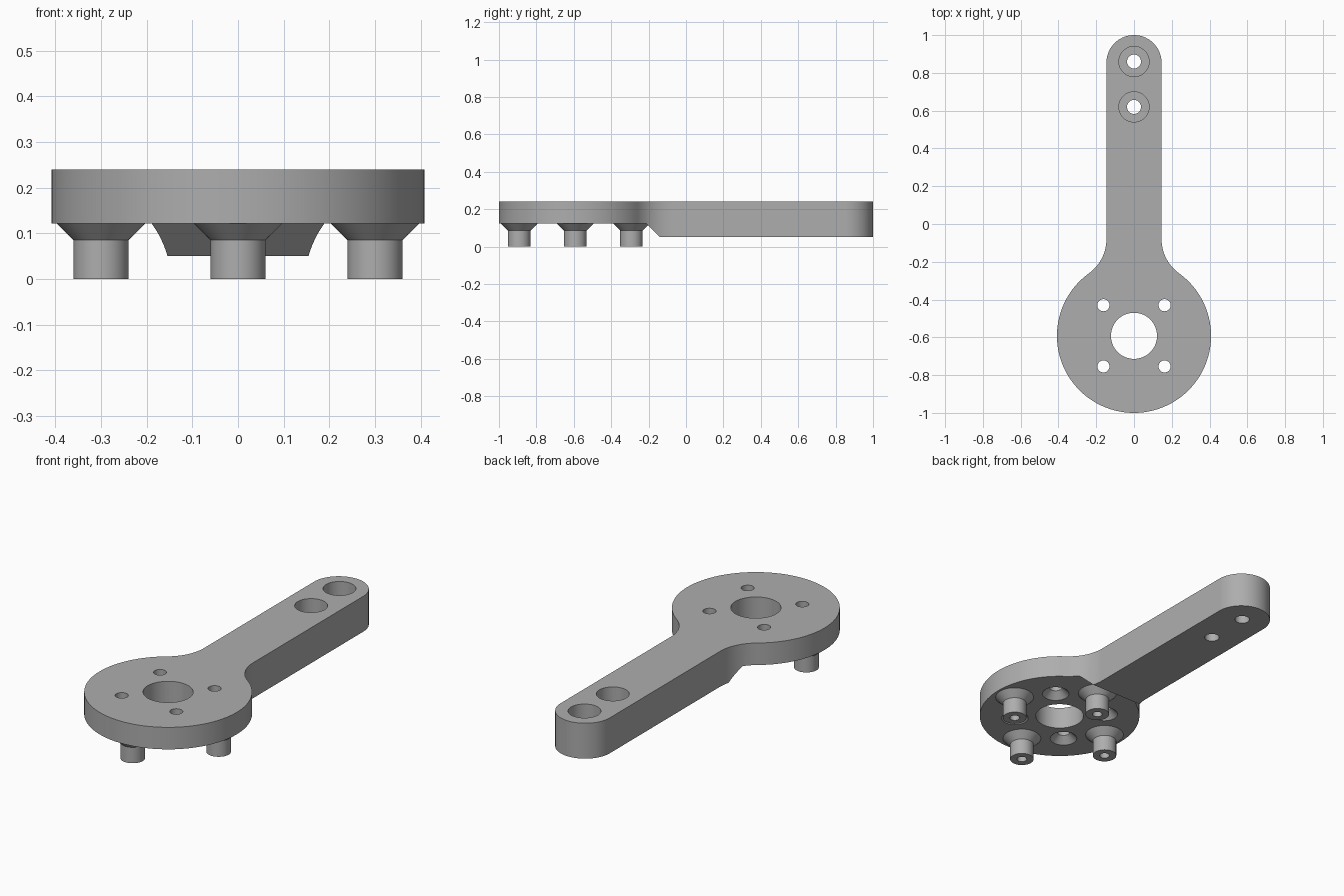
import bpy, bmesh
from math import sin, cos, pi, atan2, hypot

cube = bpy.data.objects.get("Cube")
if cube:
    bpy.data.objects.remove(cube)

grey = bpy.data.materials.new("plain grey")
grey.use_nodes = True
colour = (0.42, 0.42, 0.42, 1)
grey.diffuse_color = colour
grey.node_tree.nodes["Principled BSDF"].inputs["Base Color"].default_value = colour

# Main dimensions
TOP, DISC_BOTTOM, ARM_BOTTOM = 0.24, 0.122, 0.05
DISC_Y, DISC_R = -0.592, 0.408
ARM_HALF = 0.146
FILLET_Y = -0.08
SEGMENTS = 64


def finish(name, bm):
    bmesh.ops.recalc_face_normals(bm, faces=bm.faces)
    mesh = bpy.data.meshes.new(name)
    bm.to_mesh(mesh)
    bm.free()
    mesh.materials.append(grey)
    obj = bpy.data.objects.new(name, mesh)
    bpy.context.collection.objects.link(obj)
    return obj


def prism(name, points, offset):
    """Extrude a closed outline along offset."""
    bm = bmesh.new()
    face = bm.faces.new([bm.verts.new(p) for p in points])
    extruded = bmesh.ops.extrude_face_region(bm, geom=[face])["geom"]
    verts = [v for v in extruded if isinstance(v, bmesh.types.BMVert)]
    bmesh.ops.translate(bm, verts=verts, vec=offset)
    return finish(name, bm)


def lathe(name, profile, x, y):
    """Turn a (radius, z) profile about a vertical axis and cap both ends."""
    bm = bmesh.new()
    rings = []
    for r, z in profile:
        rings.append([bm.verts.new((x + r * cos(2 * pi * i / SEGMENTS),
                                    y + r * sin(2 * pi * i / SEGMENTS), z))
                      for i in range(SEGMENTS)])
    for a, b in zip(rings, rings[1:]):
        for i in range(SEGMENTS):
            j = (i + 1) % SEGMENTS
            bm.faces.new((a[i], a[j], b[j], b[i]))
    bm.faces.new(rings[0])
    bm.faces.new(rings[-1])
    return finish(name, bm)


def arc(cx, cy, r, start, end, steps):
    return [(cx + r * cos(start + (end - start) * i / steps),
             cy + r * sin(start + (end - start) * i / steps))
            for i in range(steps + 1)]


def activate(obj):
    bpy.ops.object.select_all(action='DESELECT')
    obj.select_set(True)
    bpy.context.view_layer.objects.active = obj


def cut(obj, cutter):
    mod = obj.modifiers.new("cut", 'BOOLEAN')
    mod.operation = 'DIFFERENCE'
    mod.solver = 'EXACT'
    mod.object = cutter
    activate(obj)
    bpy.ops.object.modifier_apply(modifier=mod.name)
    bpy.data.objects.remove(cutter)


def smooth(obj):
    activate(obj)
    bpy.ops.object.shade_smooth_by_angle(angle=pi / 6)


# Outline: disc, tangent fillet and rounded arm end, mirrored in x
dy = FILLET_Y - DISC_Y
fillet_r = (dy ** 2 + ARM_HALF ** 2 - DISC_R ** 2) / (2 * (DISC_R - ARM_HALF))
fillet_x = ARM_HALF + fillet_r
tangent = atan2(dy, fillet_x)
half = arc(0, DISC_Y, DISC_R, -pi / 2, tangent, 40)
half += arc(fillet_x, FILLET_Y, fillet_r, pi + tangent, pi, 12)[1:]
half += arc(0, 1 - ARM_HALF, ARM_HALF, 0, pi / 2, 18)
outline = half + [(-x, y) for x, y in reversed(half[1:-1])]
plate = prism("arm_and_disc", [(x, y, ARM_BOTTOM) for x, y in outline],
              (0, 0, TOP - ARM_BOTTOM))

# Thin the disc from below, leaving a sloped step under the arm
step = [(-1.2, -0.1), (-1.2, DISC_BOTTOM), (-0.212, DISC_BOTTOM),
        (-0.14, ARM_BOTTOM), (0.01, -0.1)]
cut(plate, prism("step_cutter", [(-0.6, y, z) for y, z in step], (1.2, 0, 0)))

# Central bore
cut(plate, lathe("bore_cutter", [(0.122, 0), (0.122, 0.4)], 0, DISC_Y))

# Four screw holes, countersunk from below
sink = [(0.088, 0.102), (0.032, 0.158), (0.032, 0.4)]
for sx in (-1, 1):
    for sy in (-1, 1):
        cut(plate, lathe("screw_cutter", sink, sx * 0.162, DISC_Y + sy * 0.162))

# Two counterbored holes at the arm end
bore = [(0.037, 0), (0.037, 0.12), (0.08, 0.12), (0.08, 0.4)]
for y in (0.62, 0.86):
    cut(plate, lathe("counterbore_cutter", bore, 0, y))
smooth(plate)

# Four pegs with flared roots and blind holes
peg = [(0.025, 0.1), (0.025, 0), (0.06, 0), (0.06, 0.085),
       (0.097, DISC_BOTTOM), (0.09, 0.14)]
blind_floor = peg[0]
for name, x, y in (("left", 0.3, 0), ("right", -0.3, 0),
                   ("front", 0, -0.3), ("back", 0, 0.3)):
    smooth(lathe(name + "_peg", peg, x, DISC_Y + y))
